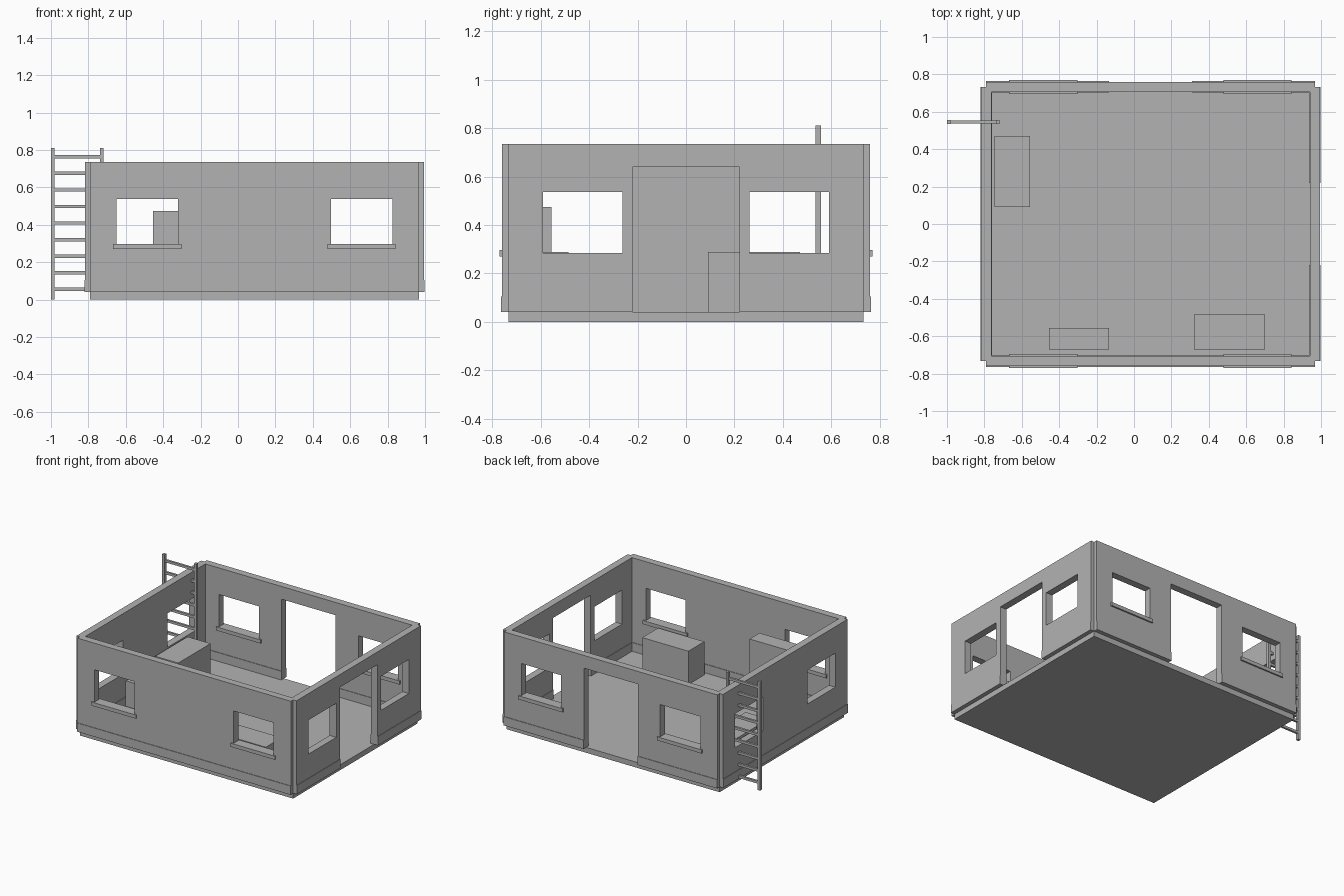
import bpy
import bmesh
from mathutils import Matrix, Vector

cube = bpy.data.objects.get("Cube")
if cube:
    bpy.data.objects.remove(cube, do_unlink=True)

# One plain grey for everything
grey = bpy.data.materials.new("plain grey")
grey.use_nodes = True
colour = (0.45, 0.45, 0.45, 1)
grey.diffuse_color = colour
grey.node_tree.nodes["Principled BSDF"].inputs["Base Color"].default_value = colour


def finish(bm, name):
    bmesh.ops.recalc_face_normals(bm, faces=bm.faces[:])
    mesh = bpy.data.meshes.new(name)
    bm.to_mesh(mesh)
    bm.free()
    mesh.materials.append(grey)
    obj = bpy.data.objects.new(name, mesh)
    bpy.context.collection.objects.link(obj)
    return obj


def box(name, x, y, z):
    """Box from (low, high) pairs on each axis."""
    bm = bmesh.new()
    low, high = Vector((x[0], y[0], z[0])), Vector((x[1], y[1], z[1]))
    size = Matrix.Diagonal((*(high - low), 1))
    bmesh.ops.create_cube(bm, size=1, matrix=Matrix.Translation((low + high) / 2) @ size)
    return finish(bm, name)


def panel(name, along, centre, thick, span, height, openings):
    """Wall running along an axis, with rectangular openings (u0, u1, z0, z1)."""
    us = sorted({*span, *[u for o in openings for u in o[:2]]})
    zs = sorted({*height, *[z for o in openings for z in o[2:] if height[0] < z < height[1]]})

    def point(u, v, z):
        return (u, v, z) if along == "x" else (v, u, z)

    bm = bmesh.new()
    for u0, u1 in zip(us, us[1:]):
        for z0, z1 in zip(zs, zs[1:]):
            u, z = (u0 + u1) / 2, (z0 + z1) / 2
            if any(o[0] < u < o[1] and o[2] < z < o[3] for o in openings):
                continue
            v = centre - thick / 2
            bm.faces.new([bm.verts.new(point(*p)) for p in
                          ((u0, v, z0), (u1, v, z0), (u1, v, z1), (u0, v, z1))])
    bmesh.ops.remove_doubles(bm, verts=bm.verts[:], dist=0.0001)
    made = bmesh.ops.extrude_face_region(bm, geom=bm.faces[:], use_keep_orig=True)
    moved = [g for g in made["geom"] if isinstance(g, bmesh.types.BMVert)]
    bmesh.ops.translate(bm, verts=moved, vec=point(0, thick, 0))
    bmesh.ops.dissolve_limit(bm, angle_limit=0.01, verts=bm.verts[:], edges=bm.edges[:])
    return finish(bm, name)


FLOOR, TOP, DOOR_TOP = 0.04, 0.735, 0.64
THICK = 0.054
WINDOW = (0.284, 0.537)

# Floor slab
box("floor", (-0.79, 0.967), (-0.733, 0.733), (0, FLOOR))

# Walls with windows and doors, each with a slightly proud skirting band
long_windows = [(-0.65, -0.32, *WINDOW), (0.497, 0.825, *WINDOW)]
side_windows = [(-0.59, -0.263, *WINDOW), (0.263, 0.59, *WINDOW)]
back_door = [(-0.135, 0.31, 0, DOOR_TOP)]
side_door = [(-0.22, 0.22, 0, DOOR_TOP)]
long_span, side_span = (-0.79, 0.967), (-0.733, 0.733)
walls = [
    ("front", "x", -0.733, long_span, long_windows, []),
    ("back", "x", 0.733, long_span, long_windows, back_door),
    ("left", "y", 0.967, side_span, side_windows, side_door),
    ("right", "y", -0.79, side_span, side_windows, []),
]
for name, along, centre, span, windows, doors in walls:
    panel(name + "_wall", along, centre, THICK, span, (FLOOR, TOP), windows + doors)
    panel(name + "_skirting", along, centre, THICK + 0.008, span, (FLOOR, 0.105), doors)

# Sills under the front and back windows
for name, y in (("front", -0.733), ("back", 0.733)):
    for side, window in zip(("right", "left"), long_windows):
        box(f"{name}_{side}_sill", (window[0] - 0.018, window[1] + 0.018),
            (y - 0.038, y + 0.038), (0.27, 0.297))

# Storage boxes standing on the floor
box("tall_cabinet", (-0.455, -0.135), (-0.672, -0.555), (FLOOR, 0.474))
box("front_chest", (0.32, 0.70), (-0.672, -0.485), (FLOOR, 0.288))
box("side_chest", (-0.745, -0.555), (0.09, 0.47), (FLOOR, 0.288))

# Ladder straddling the right wall
LADDER_Y = 0.546
for name, x in (("outer", -0.99), ("inner", -0.728)):
    box(f"ladder_{name}_rail", (x - 0.01, x + 0.01),
        (LADDER_Y - 0.011, LADDER_Y + 0.011), (0, 0.81))
for i in range(9):
    z = 0.055 + i * 0.0885
    box(f"ladder_rung_{i + 1}", (-0.985, -0.733),
        (LADDER_Y - 0.008, LADDER_Y + 0.008), (z - 0.009, z + 0.009))
